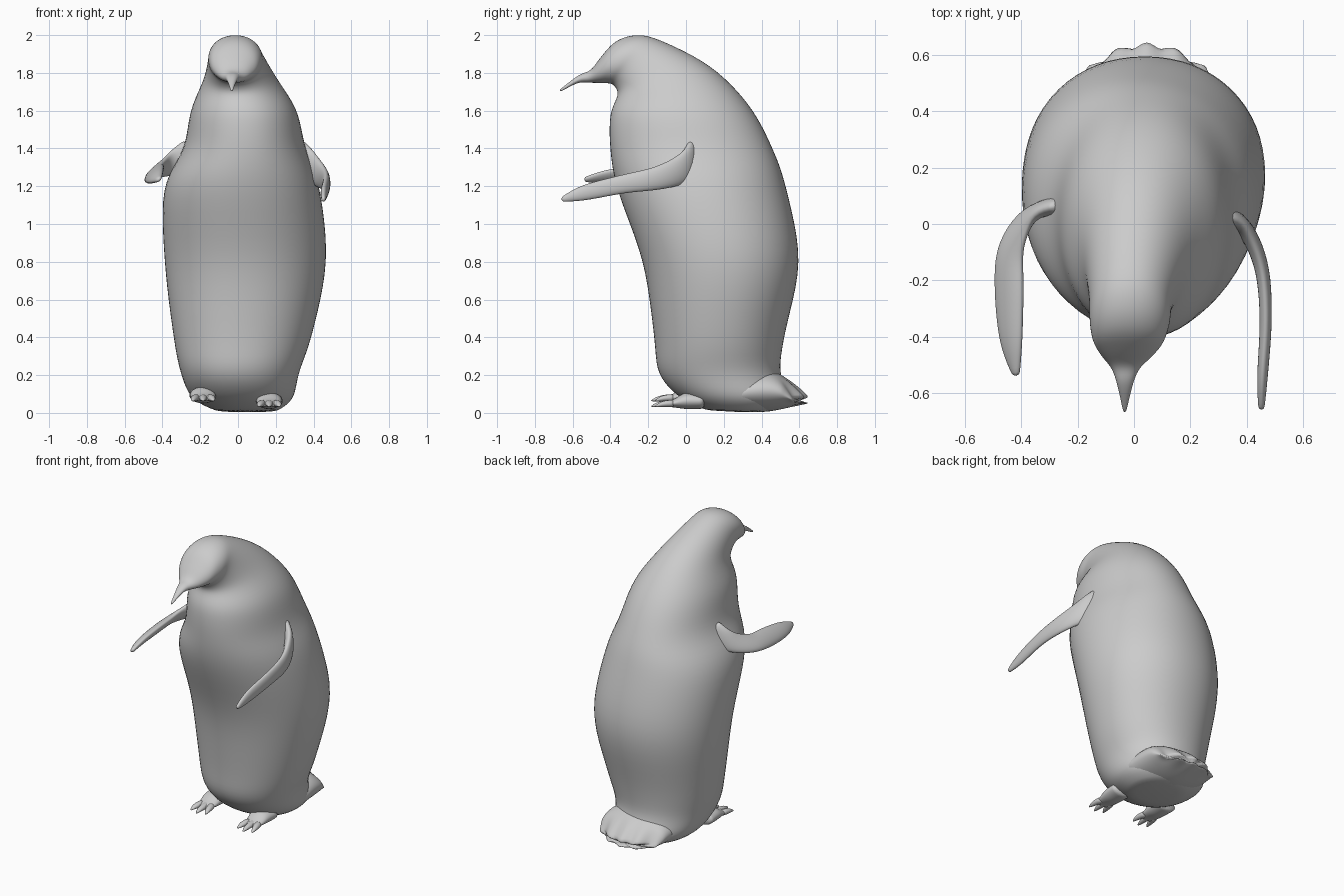
import bpy, bmesh, math
from mathutils import Vector

if "Cube" in bpy.data.objects:
    bpy.data.objects.remove(bpy.data.objects["Cube"])


def spline(rows, steps=3):
    """Run a smooth curve through rows of values."""
    rows = [Vector(r) for r in rows]
    out = []
    for i in range(len(rows) - 1):
        b, c = rows[i], rows[i + 1]
        m = (c - rows[max(i - 1, 0)]) / 2
        n = (rows[min(i + 2, len(rows) - 1)] - b) / 2
        for k in range(steps):
            t = k / steps
            out.append(b + m * t + (3 * (c - b) - 2 * m - n) * t ** 2
                       + (2 * (b - c) + m + n) * t ** 3)
    return out + [rows[-1]]


def loft(name, rings, n=16, power=2.0):
    """Skin rings of (centre, half axis u, half axis v)."""
    bm = bmesh.new()
    loops = []
    for c, u, v in rings:
        loop = []
        for k in range(n):
            a = 2 * math.pi * k / n
            ca, sa = math.cos(a), math.sin(a)
            loop.append(bm.verts.new(
                Vector(c) + Vector(u) * math.copysign(abs(ca) ** (2 / power), ca)
                + Vector(v) * math.copysign(abs(sa) ** (2 / power), sa)))
        loops.append(loop)
    for a, b in zip(loops, loops[1:]):
        for k in range(n):
            bm.faces.new((a[k], a[(k + 1) % n], b[(k + 1) % n], b[k]))
    bm.faces.new(loops[0])
    bm.faces.new(loops[-1])
    bmesh.ops.recalc_face_normals(bm, faces=bm.faces)
    for f in bm.faces:
        f.smooth = True
    mesh = bpy.data.meshes.new(name)
    bm.to_mesh(mesh)
    bm.free()
    ob = bpy.data.objects.new(name, mesh)
    bpy.context.collection.objects.link(ob)
    sub = ob.modifiers.new("smooth", "SUBSURF")
    sub.levels = sub.render_levels = 1
    return ob


# Body, head and beak: front (y, z), back (y, z), centre x, half width
sections = [
    (.12, .01, .42, .0, .05, .15),
    (-.03, .08, .54, .07, .025, .265),
    (-.145, .21, .5, .22, .01, .315),
    (-.172, .42, .525, .42, .025, .37),
    (-.23, .8, .602, .8, .04, .43),
    (-.365, 1.18, .535, 1.18, .02, .415),
    (-.403, 1.4, .46, 1.4, .035, .325),
    (-.402, 1.58, .335, 1.63, .03, .28),
    (-.362, 1.685, .13, 1.835, .012, .195),
    (-.385, 1.735, -.14, 1.975, -.01, .15),
    (-.42, 1.745, -.27, 2.0, -.015, .143),
    (-.455, 1.746, -.375, 1.965, -.02, .125),
    (-.485, 1.747, -.45, 1.885, -.025, .09),
    (-.52, 1.748, -.505, 1.815, -.03, .05),
    (-.575, 1.746, -.57, 1.787, -.032, .027),
    (-.665, 1.7, -.672, 1.708, -.033, .005),
]
loft("body", [((x, (fy + by) / 2, (fz + bz) / 2), (w, 0, 0),
               (0, (by - fy) / 2, (bz - fz) / 2))
              for fy, fz, by, bz, x, w in spline(sections)], n=32, power=2.1)

# Tail: flattened fan (y, z, half width, half height) with a scalloped rim
tail = loft("tail", [((.045, y, z), (w, 0, 0), (0, 0, h)) for y, z, w, h in spline([
    (.25, .1, .25, .09), (.42, .12, .245, .115),
    (.55, .1, .23, .07), (.65, .065, .205, .012)])], n=48)
for v in tail.data.vertices:
    d = v.co.x - .045
    rim = max(0, (v.co.y - .5) / .15)
    v.co.y += rim * (.016 * math.cos(d * 58) - 2.2 * d * d)


# Flippers: path of (x, y, z, half breadth), blade lying along one direction
def flipper(name, path, blade):
    pts = spline(path)
    rings = []
    for i, p in enumerate(pts):
        along = (pts[min(i + 1, len(pts) - 1)] - pts[max(i - 1, 0)]).to_3d()
        # the blade twists from upright at the shoulder to its final lean
        t = min(1, i / 7)
        long = Vector((0, 0, 1)).lerp(Vector(blade).normalized(), t)
        thin = along.cross(long).normalized()
        long = thin.cross(along).normalized()
        rings.append((p.to_3d(), long * p[3], thin * (.007 + .3 * p[3])))
    loft(name, rings)


flipper("right_flipper", [(.28, .04, 1.36, .11), (.38, 0, 1.3, .085),
                          (.45, -.14, 1.245, .064), (.468, -.33, 1.212, .05),
                          (.456, -.54, 1.165, .041), (.452, -.66, 1.128, .012)],
        (0, 0, 1))
flipper("left_flipper", [(-.24, .07, 1.36, .1), (-.36, .04, 1.315, .065),
                         (-.435, -.08, 1.28, .062), (-.443, -.24, 1.265, .066),
                         (-.436, -.42, 1.25, .05), (-.418, -.54, 1.235, .014)],
        (.75, 0, .66))

# Feet: an instep with three clawed toes
for side, x, z in (("left", -.185, .068), ("right", .165, .038)):
    loft(side + "_foot", [((x, y, z + h), (w, 0, 0), (0, 0, h * 1.7))
                          for y, h, w in spline([(.1, .025, .075), (0, .026, .07),
                                                 (-.06, .014, .06), (-.11, .007, .05)])])
    for toe, turn in (("inner", -1), ("middle", 0), ("outer", 1)):
        reach = .125 - .02 * abs(turn)
        loft(f"{side}_{toe}_toe", [
            ((x + turn * (.035 + .02 * t), -.06 - reach * t, z + .012 - .016 * t ** 3),
             (.024 - .02 * t ** 3, 0, 0), (0, 0, .02 - .017 * t ** 3))
            for t in (0, .25, .5, .7, .85, 1)], n=10)
